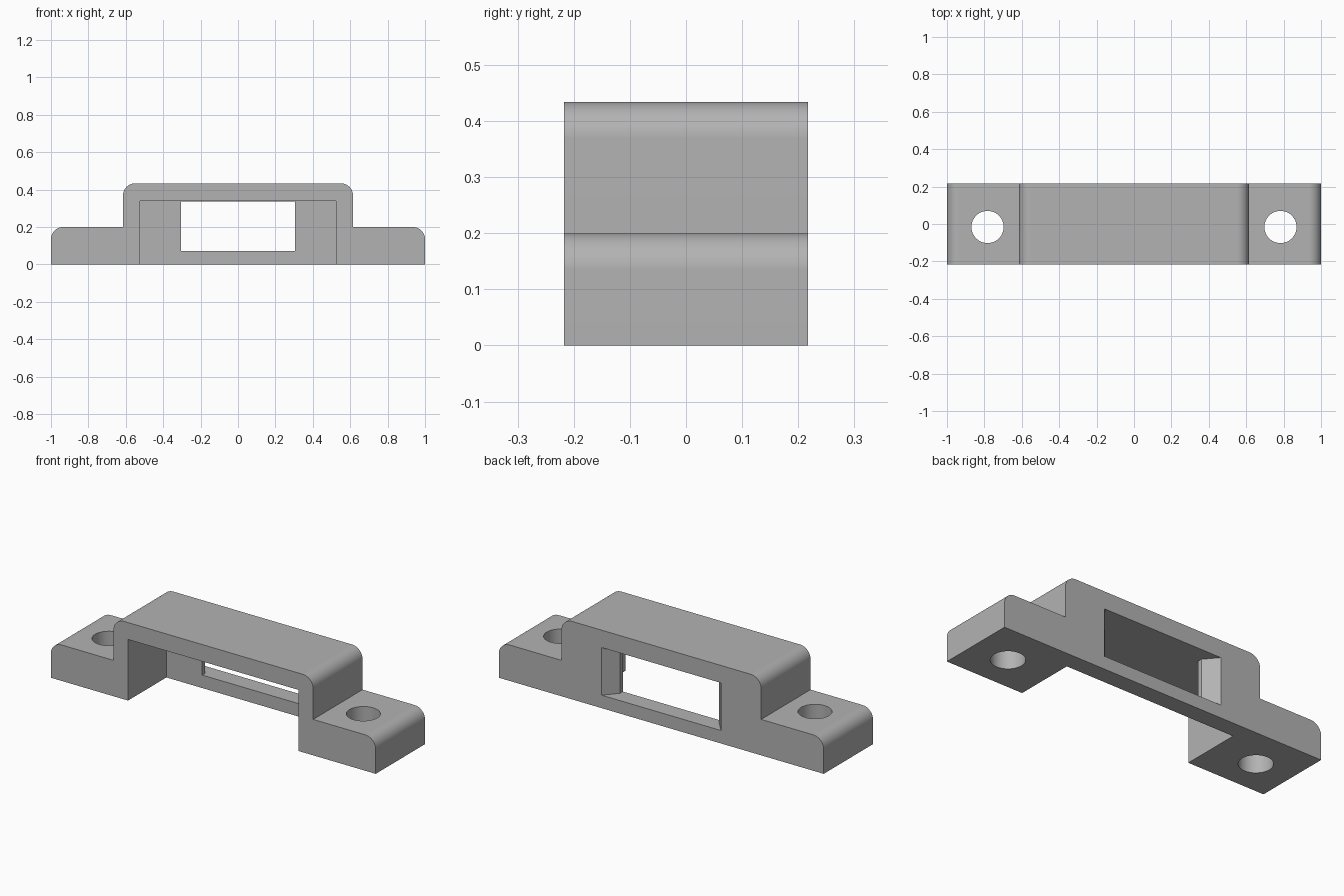
import bpy, bmesh, math

cube = bpy.data.objects.get("Cube")
if cube:
    bpy.data.objects.remove(cube, do_unlink=True)

grey = bpy.data.materials.new("light grey")
grey.use_nodes = True
colour = (0.45, 0.45, 0.45, 1)
grey.diffuse_color = colour
grey.node_tree.nodes["Principled BSDF"].inputs["Base Color"].default_value = colour

HALF = 0.217      # half depth
WALL = 0.12       # inner face of the back wall
THROAT = 0.145    # where the window starts to flare
FILLET = 0.065


def prism(name, points, axis, start, end):
    """Extrude a 2D outline along y (outline in x, z) or z (outline in x, y)."""
    bm = bmesh.new()
    place = (lambda a, b: (a, start, b)) if axis == "y" else (lambda a, b: (a, b, start))
    face = bm.faces.new([bm.verts.new(place(a, b)) for a, b in points])
    moved = bmesh.ops.extrude_face_region(bm, geom=[face])["geom"]
    shift = (0, end - start, 0) if axis == "y" else (0, 0, end - start)
    bmesh.ops.translate(bm, vec=shift, verts=[v for v in moved if isinstance(v, bmesh.types.BMVert)])
    bmesh.ops.recalc_face_normals(bm, faces=bm.faces)
    mesh = bpy.data.meshes.new(name)
    bm.to_mesh(mesh)
    bm.free()
    mesh.materials.append(grey)
    obj = bpy.data.objects.new(name, mesh)
    bpy.context.collection.objects.link(obj)
    return obj


def arc(x, z, radius, first, last, steps):
    angles = [math.radians(first + (last - first) * i / steps) for i in range(steps + 1)]
    return [(x + radius * math.cos(a), z + radius * math.sin(a)) for a in angles]


def box(left, right, low, high):
    return [(left, low), (right, low), (right, high), (left, high)]


def cut(target, cutter):
    mod = target.modifiers.new("cut", "BOOLEAN")
    mod.operation = "DIFFERENCE"
    mod.solver = "EXACT"
    mod.object = cutter
    bpy.context.view_layer.objects.active = target
    bpy.ops.object.modifier_apply(modifier=mod.name)
    bpy.data.objects.remove(cutter, do_unlink=True)


# Stepped body with rounded shoulders
half = [(1, 0)] + arc(1 - FILLET, 0.2 - FILLET, FILLET, 0, 90, 12)
half += [(0.615, 0.2)] + arc(0.615 - FILLET, 0.434 - FILLET, FILLET, 0, 90, 12)
outline = half + [(-x, z) for x, z in reversed(half)]
body = prism("bracket_body", outline, "y", -HALF, HALF)

# Cavity open to the front and underside
cut(body, prism("cavity_cutter", box(-0.525, 0.525, -0.1, 0.34), "y", -0.4, WALL))

# Window through the back wall: straight throat, then sides flaring outward
slope = (0.367 - 0.305) / (HALF - THROAT)
outer = HALF + 0.05
wide = 0.305 + slope * (outer - THROAT)
plan = [(0.305, 0), (0.305, THROAT), (wide, outer)]
plan += [(-x, y) for x, y in reversed(plan)]
cut(body, prism("window_cutter", plan, "z", 0.072, 0.337))

# Screw holes in both ears
for side in (-1, 1):
    ring = arc(side * 0.783, -0.016, 0.086, 0, 360, 48)[:-1]
    cut(body, prism("hole_cutter", ring, "z", -0.1, 0.4))

bpy.ops.object.select_all(action="DESELECT")
body.select_set(True)
bpy.context.view_layer.objects.active = body
bpy.ops.object.shade_smooth_by_angle(angle=math.radians(30))
normals = body.modifiers.new("flat_face_normals", "WEIGHTED_NORMAL")
normals.keep_sharp = True
